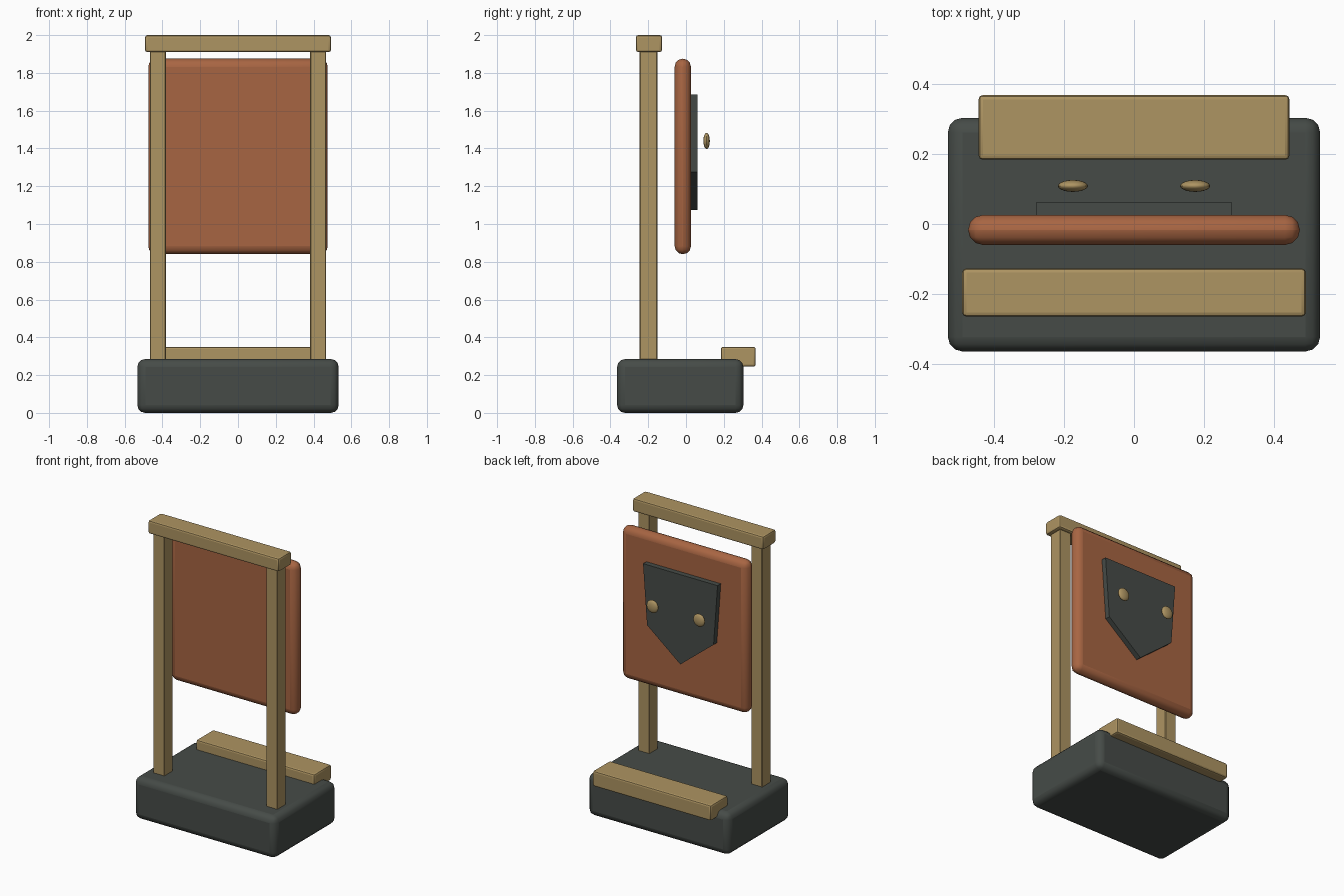
import bpy
import bmesh
import math

cube = bpy.data.objects.get("Cube")
if cube:
    bpy.data.objects.remove(cube, do_unlink=True)


def material(name, rgb):
    mat = bpy.data.materials.new(name)
    mat.use_nodes = True
    colour = (*rgb, 1)
    mat.diffuse_color = colour
    mat.node_tree.nodes["Principled BSDF"].inputs["Base Color"].default_value = colour
    return mat


SLATE = material("dark slate", (0.061, 0.071, 0.064))
WOOD = material("pale wood", (0.42, 0.297, 0.122))
CLAY = material("terracotta", (0.39, 0.13, 0.055))


def finish(name, bm, mat, bevel=0, segments=2):
    """Turn a bmesh into a shaded object, with optional rounded edges."""
    bmesh.ops.recalc_face_normals(bm, faces=bm.faces)
    mesh = bpy.data.meshes.new(name)
    bm.to_mesh(mesh)
    bm.free()
    mesh.materials.append(mat)
    obj = bpy.data.objects.new(name, mesh)
    bpy.context.collection.objects.link(obj)
    if bevel:
        mod = obj.modifiers.new("rounded edges", 'BEVEL')
        mod.width = bevel
        mod.segments = segments
    bpy.ops.object.select_all(action='DESELECT')
    obj.select_set(True)
    bpy.context.view_layer.objects.active = obj
    bpy.ops.object.shade_smooth_by_angle(angle=math.radians(35))
    if bevel:
        # Round the edges before the smoothing is evaluated
        bpy.ops.object.modifier_apply(modifier="rounded edges")
        bpy.ops.object.shade_smooth_by_angle(angle=math.radians(35))
    return obj


def box(name, x, y, z, mat, bevel, segments=2):
    """Box from (min, max) ranges on each axis."""
    bm = bmesh.new()
    bmesh.ops.create_cube(bm, size=1)
    for v in bm.verts:
        v.co = [(a + b) / 2 + c * (b - a) for (a, b), c in zip((x, y, z), v.co)]
    return finish(name, bm, mat, bevel, segments)


# Plinth, step, top beam and hanging panel
box("base", (-0.533, 0.533), (-0.365, 0.304), (0, 0.285), SLATE, 0.042, 3)
box("rear_step", (-0.445, 0.445), (0.184, 0.369), (0.245, 0.35), WOOD, 0.012)
box("top_beam", (-0.492, 0.492), (-0.265, -0.127), (1.91, 2), WOOD, 0.012)
box("panel", (-0.475, 0.475), (-0.06, 0.026), (0.84, 1.875), CLAY, 0.0425, 3)

# Posts and studs, one on each side
for side, sign in (("left", 1), ("right", -1)):
    inner, outer = sign * 0.382, sign * 0.467
    box(side + "_post", (min(inner, outer), max(inner, outer)),
        (-0.245, -0.152), (0.27, 1.92), WOOD, 0.004, 1)

    bm = bmesh.new()
    bmesh.ops.create_uvsphere(bm, u_segments=20, v_segments=12, radius=1)
    bmesh.ops.scale(bm, vec=(0.043, 0.017, 0.043), verts=bm.verts)
    bmesh.ops.translate(bm, vec=(sign * 0.175, 0.109, 1.44), verts=bm.verts)
    finish(side + "_stud", bm, WOOD)

# Shield plate on the back of the panel
outline = [(-0.28, 1.685), (0.28, 1.685), (0.25, 1.275), (0, 1.075), (-0.25, 1.275)]
bm = bmesh.new()
face = bm.faces.new([bm.verts.new((x, 0.022, z)) for x, z in outline])
solid = bmesh.ops.extrude_face_region(bm, geom=[face])
bmesh.ops.translate(bm, vec=(0, 0.039, 0),
                    verts=[g for g in solid["geom"] if isinstance(g, bmesh.types.BMVert)])
finish("shield_plate", bm, SLATE)
